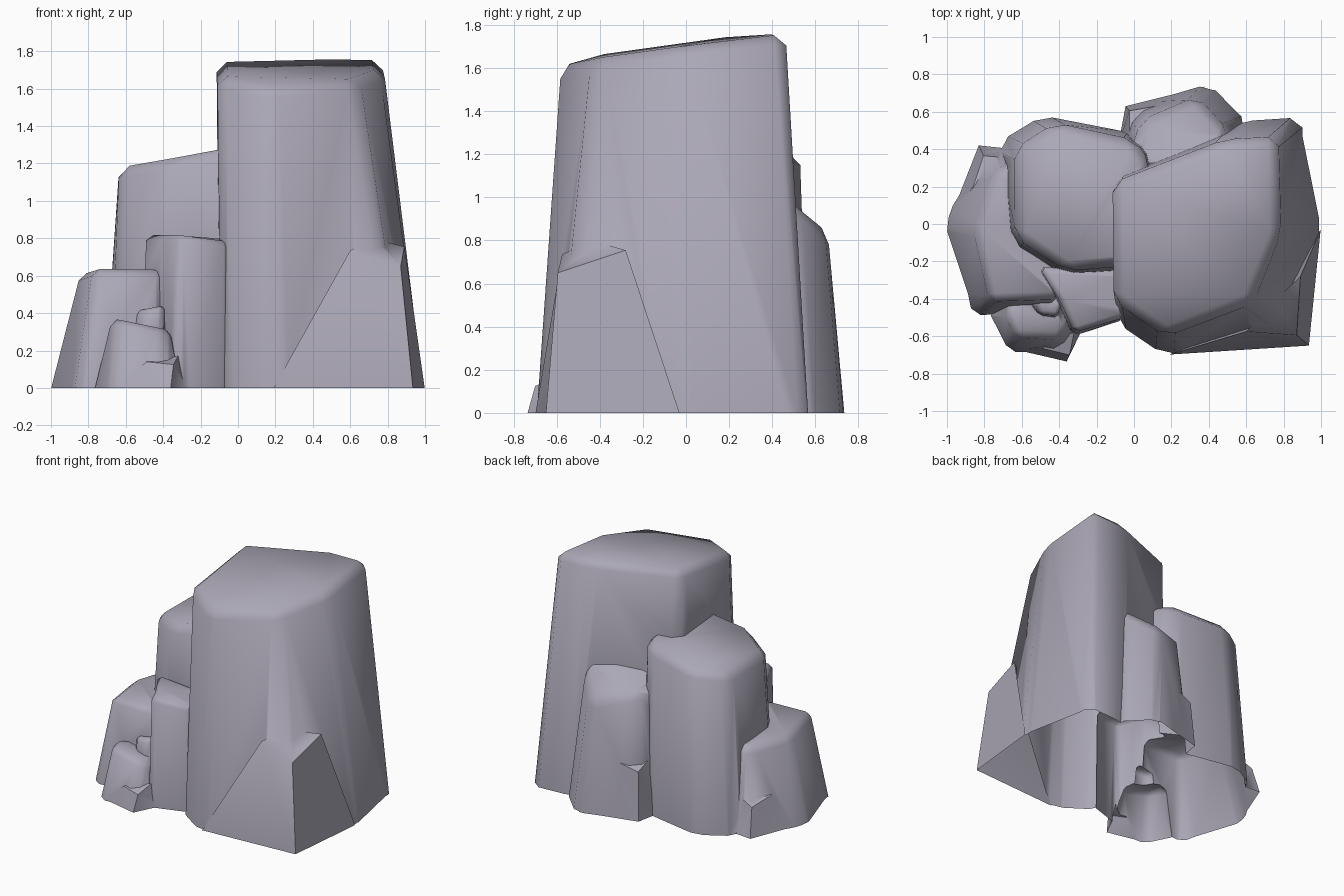
import bpy, bmesh
from math import radians
from mathutils import Vector

if "Cube" in bpy.data.objects:
    bpy.data.objects.remove(bpy.data.objects["Cube"])

parts = []


def finish(name, bm):
    bmesh.ops.triangulate(bm, faces=[f for f in bm.faces if len(f.verts) > 3])
    bmesh.ops.recalc_face_normals(bm, faces=bm.faces)
    me = bpy.data.meshes.new(name)
    bm.to_mesh(me)
    bm.free()
    ob = bpy.data.objects.new(name, me)
    bpy.context.collection.objects.link(ob)
    parts.append(ob)


# Tapered rock column: footprint (x, y) lofted to rim (x, y, z), edges chamfered, runs below ground
def column(name, base, top, bevel):
    bm = bmesh.new()
    low, high = [], []
    for b, t in zip(base, top):
        b, t = Vector((*b, 0)), Vector(t)
        low.append(bm.verts.new(b - (t - b) * (0.2 / t.z)))
        high.append(bm.verts.new(t))
    n = len(low)
    for i in range(n):
        j = (i + 1) % n
        bm.faces.new((low[i], low[j], high[j], high[i]))
    bm.faces.new(high)
    bm.faces.new(low)
    bmesh.ops.recalc_face_normals(bm, faces=bm.faces)
    edges = [e for e in bm.edges if max(v.co.z for v in e.verts) > 0]
    bmesh.ops.bevel(bm, geom=edges, offset=bevel, segments=1, affect='EDGES', clamp_overlap=True)
    finish(name, bm)


# Broken-off corner: a low outer wedge ending in a small sloping ledge
def chipped_corner(name, left, corner, right, end_a, tip, end_b, inner):
    bm = bmesh.new()
    foot = [left, corner, right, inner[:2]]
    rings = [[bm.verts.new((q[0], q[1], z)) for q in foot] for z in (-.15, 0)]
    rings.append([bm.verts.new(q) for q in (end_a, tip, end_b, inner)])
    for lo, hi in zip(rings, rings[1:]):
        for i in range(4):
            j = (i + 1) % 4
            bm.faces.new((lo[i], lo[j], hi[j], hi[i]))
    a, t, b, m = rings[-1]
    bm.faces.new((a, t, m))
    bm.faces.new((t, b, m))
    bm.faces.new(rings[0])
    finish(name, bm)


# Main tall column
column("tall_column",
       [(-.09, -.53), (.16, -.70), (.89, -.60), (1.0, -.03), (.89, .57), (.58, .55), (-.10, .27)],
       [(-.11, -.41, 1.67), (.17, -.60, 1.60), (.63, -.42, 1.65), (.78, -.05, 1.70),
        (.77, .465, 1.76), (.48, .45, 1.755), (-.115, .22, 1.75)], .055)
chipped_corner("tall_column_ledge", (.19, -.698), (.935, -.65), (.998, -.03),
               (.60, -.575, .735), (.87, -.595, .65), (.89, -.28, .755), (.72, -.44, .80))

# Middle column, behind left
column("middle_column",
       [(-.68, -.12), (-.40, -.29), (.05, -.27), (.13, .33), (.02, .48), (-.49, .58), (-.72, .44)],
       [(-.635, -.07, 1.18), (-.36, -.25, 1.22), (0, -.22, 1.30), (.09, .33, 1.27),
        (0, .45, 1.24), (-.42, .54, 1.20), (-.635, .40, 1.18)], .055)

# Low column, left
column("left_column",
       [(-1.01, 0), (-.86, -.49), (-.40, -.46), (-.38, .2), (-.66, .42), (-.80, .38)],
       [(-.85, -.03, .61), (-.77, -.41, .64), (-.40, -.40, .63), (-.40, .2, .64),
        (-.66, .32, .62), (-.75, .28, .60)], .04)
chipped_corner("left_column_ledge", (-.995, 0), (-.83, .42), (-.64, .40),
               (-.86, .20, .26), (-.805, .365, .21), (-.69, .355, .26), (-.72, .27, .28))

# Rear column
column("rear_column",
       [(-.09, .40), (-.02, .62), (.40, .75), (.61, .54), (.5, .3), (0, .25)],
       [(-.01, .40, .94), (.04, .55, .90), (.33, .68, .82), (.50, .50, .98),
        (.48, .3, 1.11), (0, .28, .95)], .05)
chipped_corner("rear_column_ledge", (-.085, .42), (-.045, .63), (.38, .735),
               (-.025, .47, .41), (-.025, .605, .36), (.14, .635, .41), (.08, .53, .43))

# Thin slab wedged in front
column("front_slab",
       [(-.54, -.23), (-.41, -.43), (-.33, -.60), (-.05, -.51), (-.05, -.22)],
       [(-.505, -.23, .82), (-.39, -.42, .82), (-.32, -.58, .82), (-.05, -.50, .78),
        (-.07, -.25, .80)], .03)

# Small boulder at the front with a bump behind it
column("front_boulder",
       [(-.78, -.46), (-.67, -.68), (-.39, -.71), (-.28, -.57), (-.35, -.4), (-.65, -.35)],
       [(-.69, -.47, .36), (-.63, -.60, .37), (-.40, -.61, .32), (-.35, -.54, .30),
        (-.38, -.42, .31), (-.62, -.40, .37)], .035)
chipped_corner("front_boulder_ledge", (-.64, -.67), (-.36, -.735), (-.28, -.57),
               (-.49, -.665, .14), (-.345, -.70, .125), (-.32, -.58, .17), (-.41, -.60, .16))
column("boulder_bump",
       [(-.60, -.42), (-.52, -.53), (-.39, -.53), (-.36, -.40), (-.5, -.34)],
       [(-.55, -.42, .41), (-.50, -.48, .42), (-.41, -.49, .44), (-.385, -.41, .44),
        (-.5, -.37, .42)], .02)

# Fuse everything into one rock mass
rock = parts[0]
for other in parts[1:]:
    mod = rock.modifiers.new("fuse", 'BOOLEAN')
    mod.operation = 'UNION'
    mod.solver = 'EXACT'
    mod.object = other
me = bpy.data.meshes.new_from_object(rock.evaluated_get(bpy.context.evaluated_depsgraph_get()))
for ob in parts:
    bpy.data.objects.remove(ob)

# Cut level at the ground, leaving the underside open
bm = bmesh.new()
bm.from_mesh(me)
bmesh.ops.bisect_plane(bm, geom=bm.verts[:] + bm.edges[:] + bm.faces[:],
                       plane_co=(0, 0, 0), plane_no=(0, 0, 1), clear_inner=True)
bmesh.ops.remove_doubles(bm, verts=bm.verts, dist=.002)
bm.to_mesh(me)
bm.free()

cluster = bpy.data.objects.new("rock_cluster", me)
bpy.context.collection.objects.link(cluster)
stone = bpy.data.materials.new("stone")
stone.diffuse_color = (.41, .39, .47, 1)
stone.use_nodes = True
stone.node_tree.nodes["Principled BSDF"].inputs["Base Color"].default_value = stone.diffuse_color
me.materials.clear()
me.materials.append(stone)
cluster.select_set(True)
bpy.context.view_layer.objects.active = cluster
bpy.ops.object.shade_smooth_by_angle(angle=radians(52))
